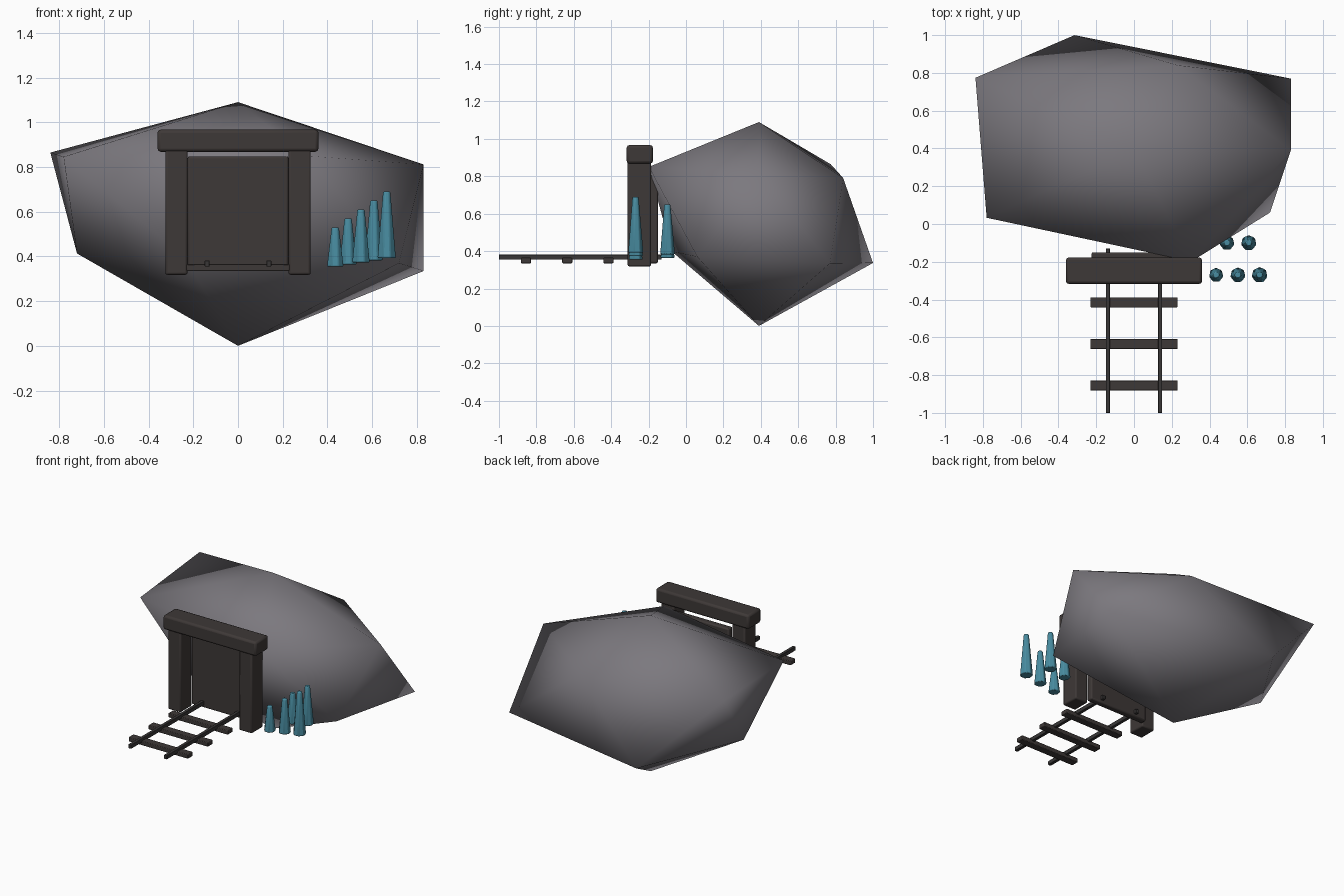
import bpy, bmesh, math

if "Cube" in bpy.data.objects:
    bpy.data.objects.remove(bpy.data.objects["Cube"])


def material(name, rgb):
    m = bpy.data.materials.new(name)
    m.diffuse_color = (*rgb, 1)
    m.use_nodes = True
    m.node_tree.nodes["Principled BSDF"].inputs["Base Color"].default_value = m.diffuse_color
    return m


ROCK = material("grey rock", (0.20, 0.19, 0.21))
WOOD = material("dark timber", (0.048, 0.040, 0.038))
IRON = material("dark iron", (0.040, 0.037, 0.037))
CRYSTAL = material("blue crystal", (0.065, 0.26, 0.35))


def finish(bm, name, mat, bevel=0.0, smooth_all=False):
    me = bpy.data.meshes.new(name)
    bm.to_mesh(me)
    bm.free()
    me.materials.append(mat)
    ob = bpy.data.objects.new(name, me)
    bpy.context.collection.objects.link(ob)
    if bevel:
        mod = ob.modifiers.new("Bevel", "BEVEL")
        mod.width = bevel
        mod.segments = 2
    bpy.ops.object.select_all(action="DESELECT")
    ob.select_set(True)
    bpy.context.view_layer.objects.active = ob
    if smooth_all:
        bpy.ops.object.shade_smooth()
    else:
        bpy.ops.object.shade_smooth_by_angle(angle=math.radians(35))
    return ob


def box(name, x, y, z, mat, bevel):
    """Bevelled box from (min, max) ranges."""
    bm = bmesh.new()
    bmesh.ops.create_cube(bm, size=1)
    for v in bm.verts:
        v.co = [r[0] + (c + 0.5) * (r[1] - r[0]) for c, r in zip(v.co, (x, y, z))]
    return finish(bm, name, mat, bevel)


# Boulder: coarse icosphere, each corner pushed in or out, then squashed
LOWER = [1.147, 1.138, 0.805, 0.87, 0.995]
UPPER = [0.928, 0.84, 1.16, 1.078, 1.098]
bm = bmesh.new()
bmesh.ops.create_icosphere(bm, subdivisions=1, radius=1)
for v in bm.verts:
    turn = math.degrees(math.atan2(v.co.y, v.co.x)) % 360 / 72
    if abs(v.co.z) > 0.9:
        push = 0.958 if v.co.z > 0 else 1.164
    elif v.co.z > 0:
        push = UPPER[round(turn) % 5]
    else:
        push = LOWER[int(turn) % 5]
    p = v.co * push
    v.co = (p.x, 0.39 + p.y * 0.63, 0.598 + p.z * 0.5136)
finish(bm, "boulder", ROCK, smooth_all=True)

# Mine entrance: two posts, lintel and closed back panel
for side, s in (("left", -1), ("right", 1)):
    xs = sorted((s * 0.226, s * 0.325))
    box(f"{side}_post", xs, (-0.312, -0.187), (0.318, 0.885), WOOD, 0.009)
box("lintel", (-0.36, 0.36), (-0.317, -0.177), (0.868, 0.967), WOOD, 0.014)
box("entrance_panel", (-0.225, 0.225), (-0.195, -0.15), (0.335, 0.848), WOOD, 0.009)

# Track: rails on sleepers
for side, s in (("left", -1), ("right", 1)):
    box(f"{side}_rail", (s * 0.138 - 0.011, s * 0.138 + 0.011), (-1.0, -0.13),
        (0.354, 0.382), IRON, 0.003)
for i in range(3):
    y = -0.855 + 0.22 * i
    box(f"sleeper_{i + 1}", (-0.23, 0.23), (y - 0.027, y + 0.027),
        (0.335, 0.365), WOOD, 0.004)

# Crystals: blunt seven-sided spikes growing taller to the right
for i in range(5):
    x, y = 0.435 + 0.0575 * i, (-0.27, -0.10)[i % 2]
    base, top = 0.354 + 0.0095 * i, 0.53 + 0.04 * i
    bm = bmesh.new()
    bmesh.ops.create_cone(bm, cap_ends=True, segments=7, radius1=0.039 + 0.001 * i,
                          radius2=0.018, depth=top - base)
    bmesh.ops.translate(bm, verts=bm.verts, vec=(x, y, (base + top) / 2))
    finish(bm, f"crystal_{i + 1}", CRYSTAL, 0.006)
